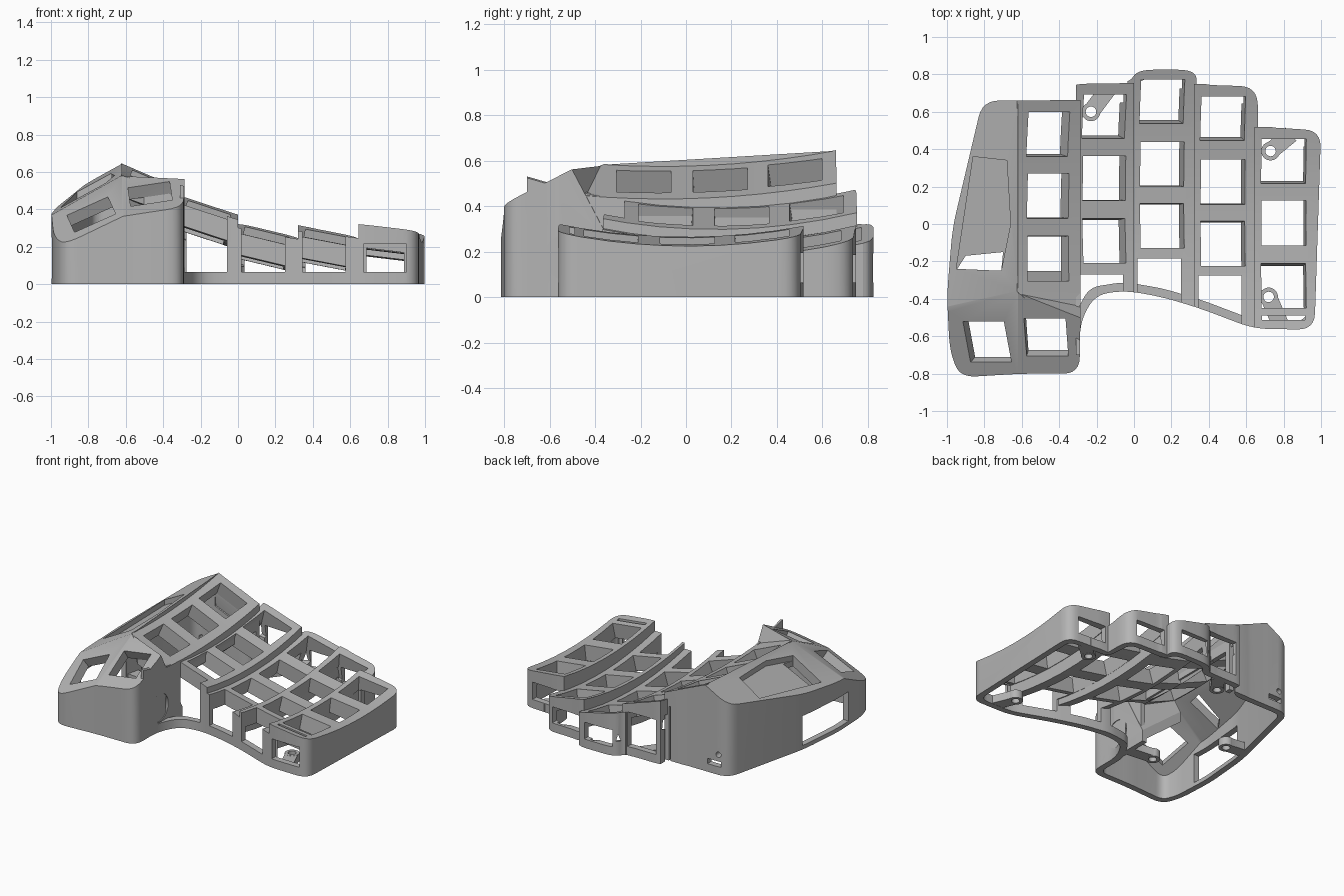
import bpy, bmesh, math
from mathutils import Vector, Matrix

cube = bpy.data.objects.get("Cube")
if cube:
    bpy.data.objects.remove(cube)

grey = bpy.data.materials.new("matte_grey")
grey.use_nodes = True
grey.diffuse_color = (0.46, 0.46, 0.46, 1)
grey.node_tree.nodes["Principled BSDF"].inputs["Base Color"].default_value = (0.46, 0.46, 0.46, 1)


def make(name, bm):
    bmesh.ops.recalc_face_normals(bm, faces=bm.faces)
    mesh = bpy.data.meshes.new(name)
    bm.to_mesh(mesh)
    bm.free()
    mesh.materials.append(grey)
    ob = bpy.data.objects.new(name, mesh)
    bpy.context.scene.collection.objects.link(ob)
    return ob


def boolean(ob, tools, op):
    """Apply one boolean per tool, then delete the tools."""
    for tool in tools:
        tool.hide_render = True
        mod = ob.modifiers.new("cut", 'BOOLEAN')
        mod.operation, mod.object, mod.solver = op, tool, 'EXACT'
    deps = bpy.context.evaluated_depsgraph_get()
    mesh = bpy.data.meshes.new_from_object(ob.evaluated_get(deps))
    ob.modifiers.clear()
    ob.data = mesh
    for tool in tools:
        bpy.data.objects.remove(tool)
    return ob


def prism(name, outline, z0, z1):
    bm = bmesh.new()
    base = bm.faces.new([bm.verts.new((x, y, z0)) for x, y in outline])
    ext = bmesh.ops.extrude_face_region(bm, geom=[base], use_keep_orig=True)["geom"]
    bmesh.ops.translate(bm, vec=(0, 0, z1 - z0), verts=[v for v in ext if isinstance(v, bmesh.types.BMVert)])
    return make(name, bm)


def box(name, x0, x1, y0, y1, z0, z1):
    return prism(name, [(x0, y0), (x1, y0), (x1, y1), (x0, y1)], z0, z1)


def cylinder(name, r, depth, matrix):
    bm = bmesh.new()
    bmesh.ops.create_cone(bm, cap_ends=True, segments=32, radius1=r, radius2=r, depth=depth, matrix=matrix)
    return make(name, bm)


def key_cutter(x, y, z, sx, sy, size=0.24):
    """Square cutter standing square to a surface with slopes sx, sy."""
    up = Vector((-sx, -sy, 1)).normalized()
    side = Vector((1, 0, sx)).normalized()
    rot = Matrix((side, up.cross(side), up)).transposed().to_4x4()
    bm = bmesh.new()
    bmesh.ops.create_cube(bm, matrix=Matrix.Translation((x, y, z)) @ rot @ Matrix.Diagonal((size, size, 0.4, 1)))
    return make("key_cutter", bm)


def below(x0, x1, y0, y1, planes, drop=0.0):
    """Box trimmed to lie under planes z = a*x + b*y + c."""
    bm = bmesh.new()
    size = Vector((x1 - x0, y1 - y0, 1.2))
    mid = Vector(((x0 + x1) / 2, (y0 + y1) / 2, 0.4))
    bmesh.ops.create_cube(bm, matrix=Matrix.Translation(mid) @ Matrix.Diagonal((*size, 1)))
    for a, b, c in planes:
        bmesh.ops.bisect_plane(bm, geom=bm.verts[:] + bm.edges[:] + bm.faces[:], plane_co=(0, 0, c - drop),
                               plane_no=(-a, -b, 1), clear_outer=True)
        bmesh.ops.holes_fill(bm, edges=[e for e in bm.edges if e.is_boundary])
    return make("envelope", bm)


def trough(x0, x1, y0, y1, top, drop=0.0, steps=10):
    """Solid under a curved column surface top(x, y)."""
    bm = bmesh.new()
    rings = []
    for i in range(steps + 1):
        y = y0 + (y1 - y0) * i / steps
        corners = [(x0, -0.2), (x1, -0.2), (x1, top(x1, y) - drop), (x0, top(x0, y) - drop)]
        rings.append([bm.verts.new((x, y, z)) for x, z in corners])
    for a, b in zip(rings, rings[1:]):
        for j in range(4):
            bm.faces.new((a[j], a[j - 1], b[j - 1], b[j]))
    bm.faces.new(rings[0])
    bm.faces.new(rings[-1])
    return make("envelope", bm)


def rounded(points, radius, steps=6):
    out = []
    for i, p in enumerate(points):
        ends = []
        for q in (points[i - 1], points[(i + 1) % len(points)]):
            d = q - p
            ends.append(p + d.normalized() * min(radius, d.length * 0.45))
        for k in range(steps + 1):
            t = k / steps
            out.append(ends[0] * (1 - t) ** 2 + p * 2 * t * (1 - t) + ends[1] * t * t)
    return out


def inset(points, d):
    out = []
    for i, p in enumerate(points):
        a = (p - points[i - 1]).normalized()
        b = (points[(i + 1) % len(points)] - p).normalized()
        na, nb = Vector((-a.y, a.x)), Vector((-b.y, b.x))
        out.append(p + (na + nb) * d / (1 + na.dot(nb)))
    return out


# Outline of the case seen from above
corners = [Vector(p) for p in [
    (-0.29, -0.8), (-0.29, -0.53), (-0.21, -0.38), (-0.05, -0.355), (0.15, -0.39), (0.35, -0.45),
    (0.64, -0.56), (0.965, -0.565), (1.0, 0.5), (0.67, 0.52), (0.655, 0.735), (0.345, 0.745),
    (0.32, 0.825), (0.02, 0.825), (-0.03, 0.75), (-0.34, 0.75), (-0.39, 0.66), (-0.81, 0.66),
    (-0.97, -0.02), (-1.0, -0.38), (-0.985, -0.68), (-0.93, -0.82), (-0.6, -0.8)]]
outline = rounded(corners, 0.09)
inner = rounded(inset(corners, 0.045), 0.06)


def shell(name, solid, hollow, cutters):
    """Clip a solid to the outline, hollow it, cut its openings."""
    ob = boolean(prism(name, outline, 0, 1), [solid], 'INTERSECT')
    cavity = boolean(prism("cavity", inner, -0.1, 0.9), [hollow], 'INTERSECT')
    boolean(ob, [cavity], 'DIFFERENCE')
    return boolean(ob, cutters, 'DIFFERENCE')


def cable_hole():
    turn = Matrix.Translation((-0.29, -0.52, 0.175)) @ Matrix.Rotation(math.pi / 2, 4, 'Y')
    return cylinder("cable_hole", 0.103, 0.2, turn)


# Key columns: name, x range, key centre x, key centre ys, left z, slope, curve, curve centre, back y, front bar y
columns = [
    ("inner_column", -0.625, -0.287, -0.46, (0.48, 0.15, -0.185), 0.577, 0.43, 0.12, -0.1, 0.66, None),
    ("index_column", -0.31, 0.0, -0.16, (0.575, 0.245, -0.09), 0.40, 0.33, 0.19, 0.13, 0.75, -0.27),
    ("middle_column", -0.035, 0.335, 0.15, (0.655, 0.32, -0.01), 0.258, 0.24, 0.18, 0.17, 0.825, -0.185),
    ("ring_column", 0.32, 0.663, 0.475, (0.565, 0.225, -0.105), 0.235, 0.19, 0.18, 0.08, 0.745, -0.275),
    ("outer_column", 0.645, 1.02, 0.80, (0.335, 0.005, -0.33), 0.265, 0.12, 0.18, 0.0, 0.515, None)]
parts = []
for name, x0, x1, kx, rows, z0, slope, curve, yc, back, front in columns:
    def top(x, y):
        return z0 - slope * (x - x0) + curve * (y - yc) ** 2
    cuts = [key_cutter(kx, y, top(kx, y), -slope, 2 * curve * (y - yc)) for y in rows]
    w0, w1 = kx - 0.115, kx + 0.115
    y0, edge = -0.7, x1 + 0.05
    if name == "inner_column":
        # Side wall with the cable hole, only at the front end
        y0, edge = -0.47, x1 - 0.035
        cuts += [cable_hole(), box("side_clearance", -0.34, -0.2, -0.27, 0.62, -0.1, 0.31),
                 prism("corner_trim", [(-0.66, -0.6), (-0.49, -0.48), (-0.66, -0.33)], -0.1, 0.9)]
    else:
        cuts.append(box("back_window", w0, w1, back - 0.1, back + 0.1, 0.065, top(kx, back) - 0.1))
    if front:
        cuts.append(box("front_opening", w0 - 0.015, w1 - 0.015, -0.9, front, 0.065, 0.9))
    if name == "outer_column":
        cuts.append(box("front_window", w0 - 0.015, w1 - 0.015, -0.7, -0.515, 0.065, 0.215))
        cuts.append(box("front_slot", w0, w1, -0.513, -0.49, 0.065, 0.9))
    parts.append(shell(name, trough(x0, x1, y0, back + 0.003, top),
                       trough(x0 - 0.05, edge, y0 - 0.1, back + 0.1, top, 0.115), cuts))

# Roof planes of the side housing and thumb cluster
thumb_left = (0.45, 0.5, 1.04)
thumb_right = (0.15, 0.5, 0.8555)
thumb_back = (-0.8, -1.9, -0.62)
side_roof = (0.55, 0.06, 0.945)

# Side housing with display recess, side window and rear ports
pocket = prism("display_pocket", [(-0.95, -0.24), (-0.71, -0.25), (-0.66, 0.0), (-0.68, 0.34), (-0.86, 0.36)], 0.2, 0.9)
a, b, c = side_roof
floor = below(-1.2, -0.4, -0.6, 0.6, [(a, b, c - 0.04)])
boolean(pocket, [floor], 'DIFFERENCE')
port_turn = Matrix.Translation((-0.73, 0.66, 0.15)) @ Matrix.Rotation(math.pi / 2, 4, 'X')
parts.append(shell("side_housing", below(-1.1, -0.62, -1, 1, [thumb_left, side_roof]),
                   below(-1.2, -0.5, -1.1, 1.1, [thumb_left, side_roof], 0.08),
                   [pocket,
                    prism("display_slot", [(-0.945, -0.24), (-0.71, -0.25), (-0.70, -0.15), (-0.9, -0.17)], 0.2, 0.9),
                    box("side_window", -1.1, -0.92, -0.5, 0.0, 0.03, 0.25),
                    box("cable_port", -0.75, -0.64, 0.55, 0.75, 0.06, 0.1),
                    cylinder("button_port", 0.02, 0.2, port_turn),
                    key_cutter(-0.785, -0.63, 0.372, 0.45, 0.5)]))

# Thumb cluster
thumb_planes = [thumb_left, thumb_right, thumb_back]
parts.append(shell("thumb_cluster", below(-0.62, -0.285, -1, -0.25, thumb_planes),
                   below(-0.75, -0.322, -1.1, -0.1, thumb_planes, 0.08),
                   [cable_hole(), key_cutter(-0.47, -0.605, 0.483, 0.15, 0.5, 0.225)]))

# Screw bosses with tabs reaching to the wall
bosses = [(-0.23, 0.6, -0.14, 0.72), (0.73, 0.39, 0.84, 0.48), (0.72, -0.39, 0.78, -0.53),
          (-0.78, 0.04, -0.94, 0.06), (-0.5, -0.4, -0.31, -0.42)]
for i, (x, y, wx, wy) in enumerate(bosses):
    at = Matrix.Translation((x, y, 0.03))
    side = Vector((y - wy, wx - x)).normalized() * 0.045
    tab = prism("tab", [(x + side.x, y + side.y), (x - side.x, y - side.y),
                        (wx - side.x, wy - side.y), (wx + side.x, wy + side.y)], 0.001, 0.059)
    boss = boolean(cylinder(f"screw_boss_{i + 1}", 0.05, 0.06, at), [tab], 'UNION')
    parts.append(boolean(boss, [cylinder("screw_hole", 0.028, 0.2, at)], 'DIFFERENCE'))

# Crisp edges with smooth rounded corners
bpy.ops.object.select_all(action='DESELECT')
for ob in parts:
    ob.select_set(True)
bpy.context.view_layer.objects.active = parts[0]
bpy.ops.object.shade_smooth_by_angle(angle=math.radians(25))
